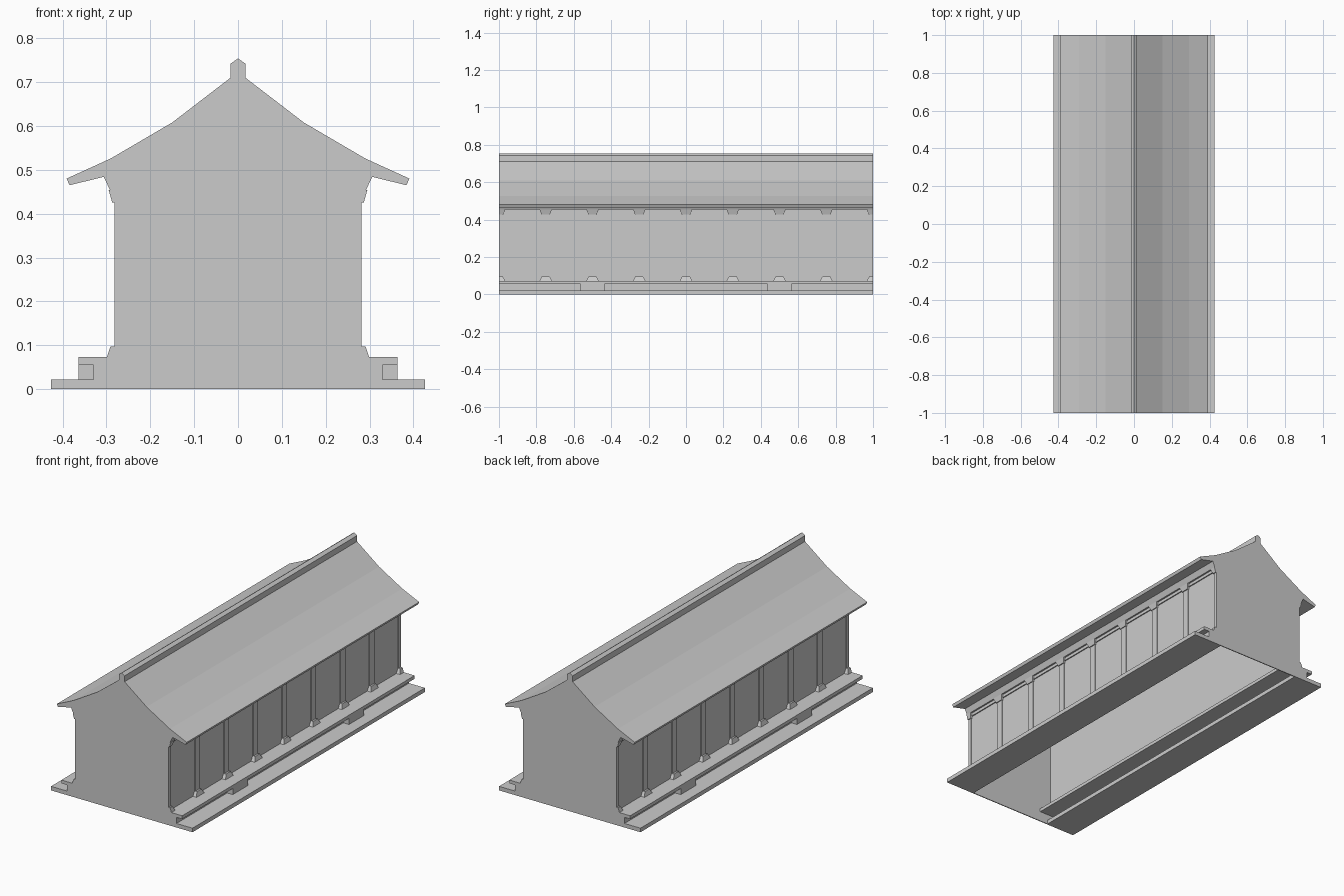
import bpy
import bmesh

cube = bpy.data.objects.get("Cube")
if cube:
    bpy.data.objects.remove(cube, do_unlink=True)

GREY = (0.6, 0.6, 0.6, 1)
grey = bpy.data.materials.new("plain_grey")
grey.use_nodes = True
grey.diffuse_color = GREY
grey.node_tree.nodes["Principled BSDF"].inputs["Base Color"].default_value = GREY


def finish(name, bm):
    bmesh.ops.recalc_face_normals(bm, faces=bm.faces)
    mesh = bpy.data.meshes.new(name)
    bm.to_mesh(mesh)
    bm.free()
    mesh.materials.append(grey)
    obj = bpy.data.objects.new(name, mesh)
    bpy.context.collection.objects.link(obj)
    return obj


def mirror(profile):
    """Complete a right-half outline with its left half."""
    return profile + [(-x, z) for x, z in reversed(profile) if x > 0]


def extrude(bm, profile, y0, y1):
    """Sweep a closed x-z outline along y."""
    face = bm.faces.new([bm.verts.new((x, y0, z)) for x, z in profile])
    out = bmesh.ops.extrude_face_region(bm, geom=[face], use_keep_orig=True)
    verts = [g for g in out["geom"] if isinstance(g, bmesh.types.BMVert)]
    bmesh.ops.translate(bm, vec=(0, y1 - y0, 0), verts=verts)


def prism(name, profile, y0=-1, y1=1):
    bm = bmesh.new()
    extrude(bm, profile, y0, y1)
    return finish(name, bm)


def rect(x0, x1, z0, z1):
    return [(x0, z0), (x1, z0), (x1, z1), (x0, z1)]


def block(bm, side, x_in, lower, upper, y):
    """Tapered block on a wall; lower and upper are (z, outer x, half width)."""
    rings = []
    for z, x_out, half in (lower, upper):
        a, b = max(y - half, -1), min(y + half, 1)
        rings.append([bm.verts.new((side * px, py, z)) for px, py in
                      ((x_in, a), (x_out, a), (x_out, b), (x_in, b))])
    bm.faces.new(rings[0])
    bm.faces.new(rings[1])
    for i in range(4):
        j = (i + 1) % 4
        bm.faces.new((rings[0][i], rings[0][j], rings[1][j], rings[1][i]))


# Roof shell with a pointed ridge and a curved slope
slope = [(0.017, 0.71), (0.15, 0.608), (0.29, 0.526), (0.391, 0.48)]
eave = [(0.384, 0.465), (0.306, 0.484), (0.276, 0.5), (0.15, 0.58)]
outer = [(0.017, 0.742)] + slope + eave
roof = [(0, 0.754)] + outer + [(0, 0.68)] + [(-x, z) for x, z in reversed(outer)]
prism("roof", roof)

# Gable end walls
gable = mirror([(0, 0.72), (0.15, 0.6), (0.29, 0.52), (0.306, 0.484), (0.292, 0.454),
                (0.283, 0.454), (0.283, 0.438), (0.277, 0.438), (0.277, 0.073),
                (0.364, 0.073), (0.364, 0.055), (0.33, 0.055), (0.33, 0.022),
                (0.426, 0.022), (0.426, 0)])
for name, y0, y1 in (("front_gable", -1, -0.995), ("back_gable", 0.995, 1)):
    prism(name, gable, y0, y1)

# Long sides: wall, frieze, stepped platform and columns
for side, label in ((1, "left"), (-1, "right")):
    def along(name, profile, y0=-1, y1=1):
        prism(f"{label}_{name}", [(side * x, z) for x, z in profile], y0, y1)

    along("wall", rect(0.27, 0.277, 0.06, 0.49))
    along("frieze", [(0.27, 0.438), (0.283, 0.438), (0.283, 0.454),
                     (0.292, 0.454), (0.306, 0.484), (0.27, 0.49)])
    along("platform", rect(0.2, 0.364, 0.055, 0.073))
    along("platform_riser", rect(0.31, 0.33, 0.022, 0.055))
    along("lower_step", rect(0.25, 0.426, 0, 0.022))
    for number, y in enumerate((-0.5, 0.5), 1):
        along(f"stair_block_{number}", rect(0.33, 0.364, 0.022, 0.056),
              y - 0.065, y + 0.065)

    columns, bases, capitals = bmesh.new(), bmesh.new(), bmesh.new()
    for i in range(9):
        y = -1 + i / 4
        block(columns, side, 0.272, (0.073, 0.282, 0.02), (0.45, 0.282, 0.02), y)
        block(bases, side, 0.272, (0.073, 0.299, 0.033), (0.097, 0.291, 0.02), y)
        block(capitals, side, 0.272, (0.426, 0.287, 0.022), (0.454, 0.295, 0.033), y)
    finish(f"{label}_columns", columns)
    finish(f"{label}_column_bases", bases)
    finish(f"{label}_column_capitals", capitals)
